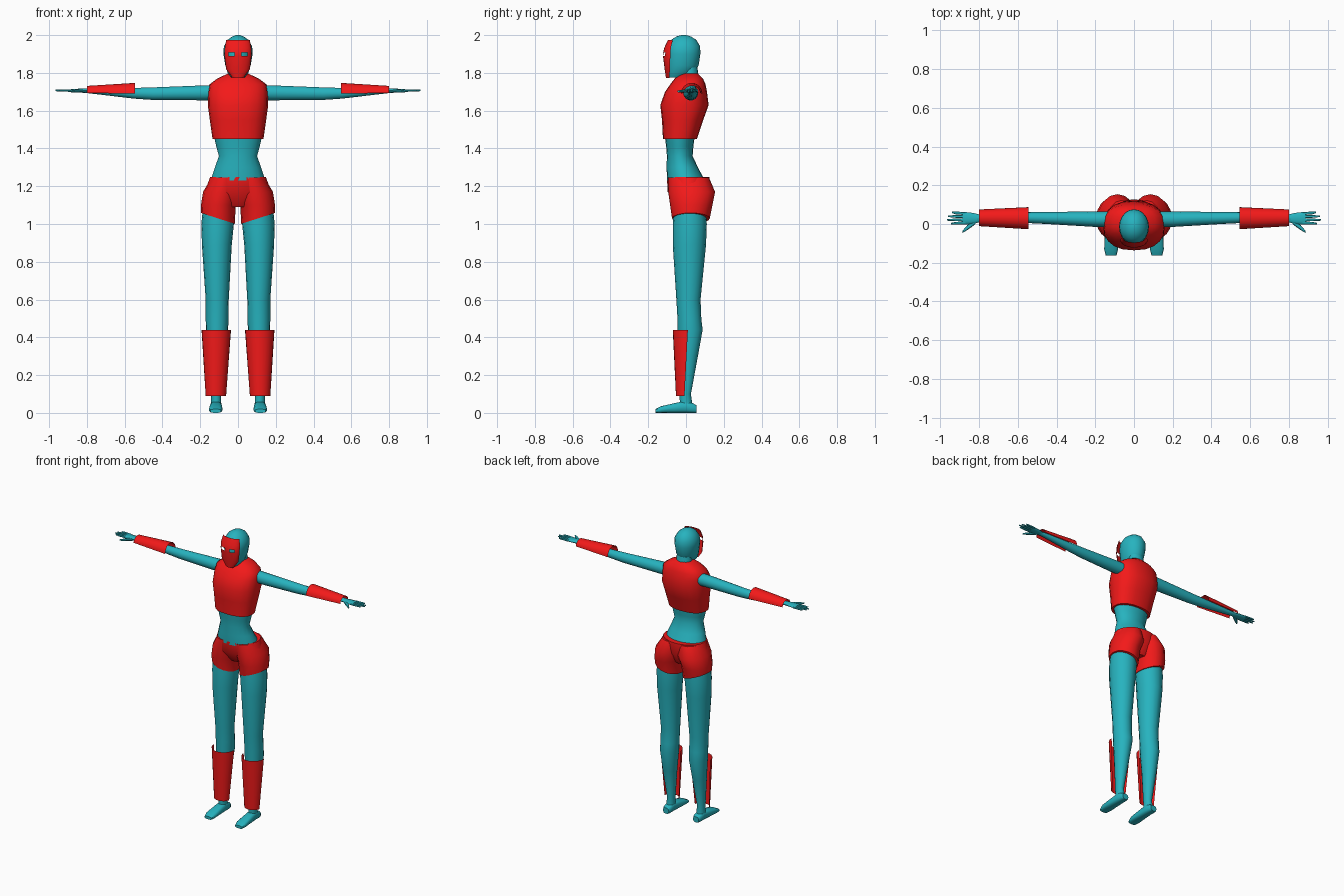
import bpy, bmesh
from math import cos, sin, radians, copysign


def material(name, colour):
    m = bpy.data.materials.new(name)
    m.diffuse_color = colour
    return m


TEAL = material("teal", (0.02, 0.45, 0.52, 1))
RED = material("red", (0.9, 0.01, 0.01, 1))


def loft(name, rings, mat, axis='z', n=16, arc=(0, 360), mirror=False,
         power=1.0, tilt=0.0, drop=None):
    """Skin elliptical rings (t, c1, c2, r1, r2) along an axis; a partial arc gives an open shell."""
    bm = bmesh.new()
    closed = arc[1] - arc[0] == 360
    count = n if closed else n + 1
    rows = []
    for i, (t, c1, c2, r1, r2) in enumerate(rings):
        row = []
        for j in range(count):
            a = radians(arc[0] + (arc[1] - arc[0]) * j / n)
            u = c1 + r1 * copysign(abs(cos(a)) ** power, cos(a))
            v = c2 + r2 * copysign(abs(sin(a)) ** power, sin(a))
            p = {'z': (u, v, t), 'x': (t, u, v), 'y': (u, t, v)}[axis]
            if i == 0 and tilt:
                p = (u, v, t + tilt * (u - c1))
            row.append(bm.verts.new(p))
        rows.append(row)
    for a, b in zip(rows, rows[1:]):
        for j in range(n):
            k = (j + 1) % count
            bm.faces.new((a[j], a[k], b[k], b[j]))
    if closed:
        bm.faces.new(rows[0])
        bm.faces.new(rows[-1])
        bmesh.ops.recalc_face_normals(bm, faces=bm.faces)
    if drop:
        faces = [f for f in bm.faces if drop(f.calc_center_median())]
        bmesh.ops.delete(bm, geom=faces, context='FACES')
    me = bpy.data.meshes.new(name)
    bm.to_mesh(me)
    bm.free()
    me.materials.append(mat)
    ob = bpy.data.objects.new(name, me)
    bpy.context.collection.objects.link(ob)
    bpy.ops.object.select_all(action='DESELECT')
    ob.select_set(True)
    bpy.context.view_layer.objects.active = ob
    bpy.ops.object.shade_smooth_by_angle(angle=radians(40))
    if mirror:
        mod = ob.modifiers.new("mirror", 'MIRROR')
        mod.use_mirror_merge = False
    return ob


# Head and neck
loft("head", [(1.775, 0, -.048, .035, .05), (1.80, 0, -.03, .055, .074),
              (1.84, 0, -.018, .067, .085), (1.90, 0, -.015, .077, .091),
              (1.94, 0, -.013, .075, .088), (1.975, 0, -.012, .055, .066),
              (1.993, 0, -.012, .03, .038), (2.0, 0, -.012, .01, .012)], TEAL, n=20)
loft("neck", [(1.75, 0, .022, .058, .05), (1.83, 0, .018, .05, .042)], TEAL)

# Face mask with two eye openings
loft("face_mask", [(1.772, 0, -.088, .028, .018), (1.82, 0, -.085, .063, .028),
                   (1.89, 0, -.083, .071, .039), (1.908, 0, -.082, .071, .039),
                   (1.935, 0, -.08, .07, .034), (1.975, 0, -.07, .062, .025)],
     RED, n=12, arc=(180, 360),
     drop=lambda c: 1.89 < c.z < 1.908 and .02 < abs(c.x) < .05)

# Torso: red top over a narrow waist
loft("top", [(1.45, 0, -.032, .135, .09), (1.55, 0, -.018, .149, .109),
             (1.63, 0, -.008, .16, .128), (1.70, 0, 0, .158, .111),
             (1.74, 0, .01, .15, .093), (1.77, 0, .015, .11, .075),
             (1.797, 0, .018, .052, .045)], RED, n=20, power=.85)
loft("waist", [(1.23, 0, .0, .145, .1), (1.30, 0, -.02, .122, .083),
               (1.36, 0, -.033, .101, .068), (1.41, 0, -.033, .115, .072),
               (1.47, 0, -.033, .128, .08)], TEAL, n=20)

# Shorts: hip block plus a rounded half on each side with a slanted hem
loft("shorts_hips", [(1.09, 0, .02, .08, .06), (1.17, 0, .015, .176, .112),
                     (1.25, 0, .012, .147, .113)], RED, n=20)
loft("shorts_sides", [(1.03, .107, .026, .09, .1), (1.10, .104, .028, .092, .112),
                      (1.17, .085, .03, .1, .124), (1.245, .065, .014, .075, .108)],
     RED, mirror=True, tilt=.32)

# Legs and feet
loft("legs", [(.03, .116, .002, .028, .034), (.1, .116, -.004, .026, .03),
              (.3, .114, .013, .046, .05), (.44, .111, .022, .059, .066),
              (.5, .111, .018, .06, .063), (.6, .110, .013, .061, .064),
              (.89, .112, .018, .079, .088), (1.0, .108, .02, .086, .09),
              (1.10, .104, .02, .08, .085)], TEAL, mirror=True)
loft("feet", [(-.162, .118, .01, .028, .01), (-.13, .118, .018, .036, .018),
              (-.06, .117, .026, .034, .026), (0, .116, .032, .03, .032),
              (.04, .116, .025, .029, .025), (.056, .116, .02, .022, .02)],
     TEAL, axis='y', n=14, mirror=True, power=.7)
loft("shin_guards", [(.09, .117, -.008, .054, .045), (.44, .115, .01, .078, .08)],
     RED, n=12, arc=(180, 360), mirror=True)

# Arms with open guards over the forearms
loft("arms", [(.11, .025, 1.695, .04, .042), (.2, .025, 1.694, .04, .04),
              (.45, .031, 1.69, .031, .034), (.55, .033, 1.692, .028, .029),
              (.7, .032, 1.70, .021, .019), (.81, .03, 1.706, .017, .012)],
     TEAL, axis='x', n=14, mirror=True)
loft("forearm_guards", [(.545, .03, 1.69, .057, .057), (.80, .032, 1.694, .043, .037)],
     RED, axis='x', n=12, arc=(0, 180), mirror=True)

# Hands: palm, four spread fingers and a thumb
loft("palms", [(.79, .03, 1.706, .017, .012), (.83, .028, 1.706, .029, .011),
               (.885, .03, 1.706, .033, .008)], TEAL, axis='x', n=12, mirror=True)
for i, (base, tip, end) in enumerate([(.006, .002, .945), (.022, .021, .965),
                                      (.038, .04, .96), (.054, .06, .94)]):
    loft(f"finger_{i + 1}", [(.87, base, 1.706, .008, .007),
                             (.92, (base + tip) / 2, 1.707, .007, .006),
                             (end, tip, 1.707, .004, .004)],
         TEAL, axis='x', n=8, mirror=True)
loft("thumbs", [(.82, .012, 1.704, .014, .009), (.86, -.018, 1.703, .013, .008),
                (.885, -.04, 1.702, .006, .005)], TEAL, axis='x', n=8, mirror=True)
